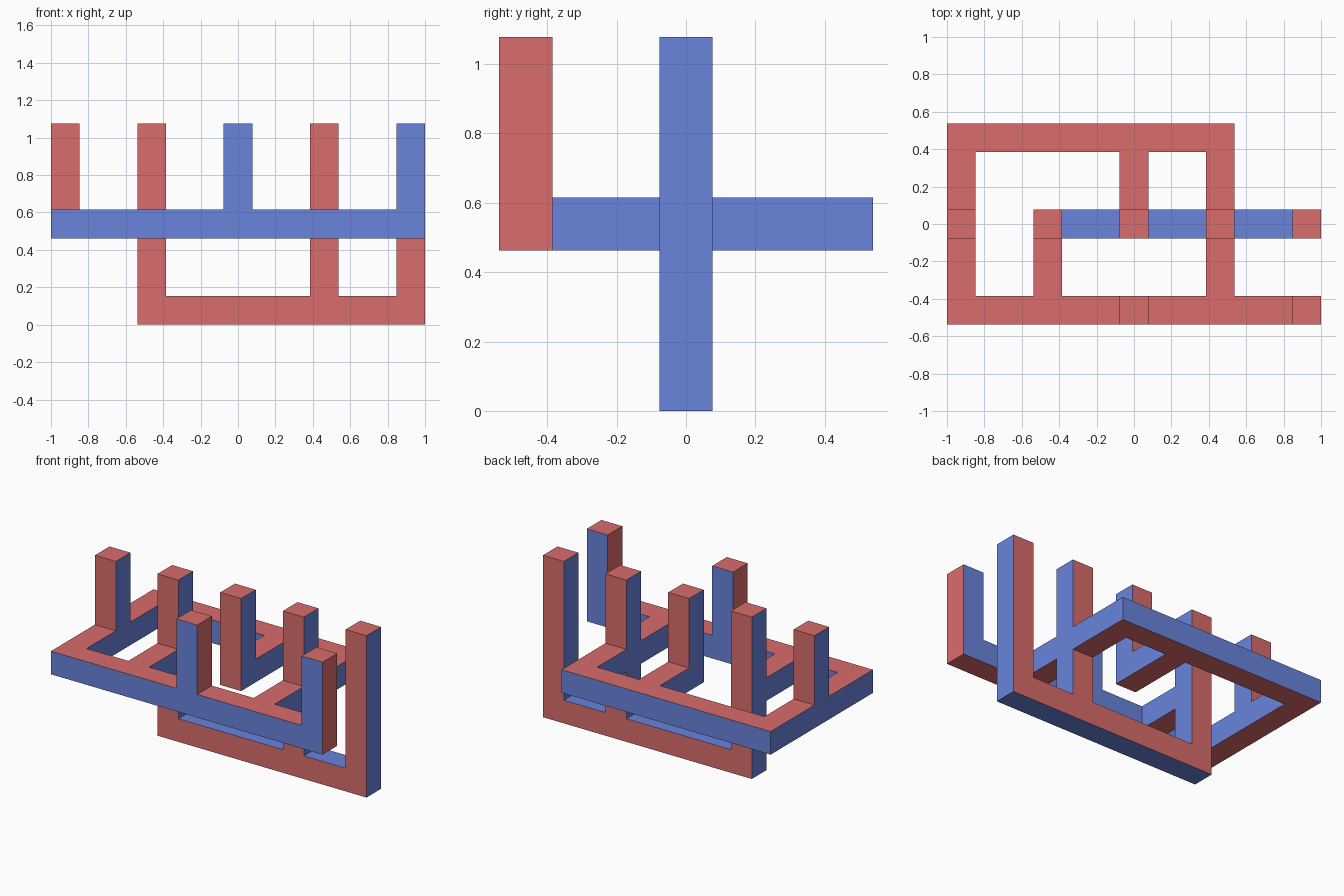
import bpy, bmesh
from mathutils import Vector

if "Cube" in bpy.data.objects:
    bpy.data.objects.remove(bpy.data.objects["Cube"])

U = 2 / 13  # bar thickness: the longest side is 13 bars


def bar(i0, i1, j0, j1, k0, k1):
    """Grid cells filled by one straight bar (inclusive ranges)."""
    return {(i, j, k) for i in range(i0, i1 + 1)
            for j in range(j0, j1 + 1) for k in range(k0, k1 + 1)}


cells = set()
# flat horizontal frame
cells |= bar(-6, 6, -3, -3, 3, 3) | bar(-6, 3, 3, 3, 3, 3)
cells |= bar(-6, -6, -3, 3, 3, 3) | bar(3, 3, -3, 3, 3, 3)
cells |= bar(-3, -3, -3, 0, 3, 3) | bar(0, 0, 0, 3, 3, 3)
# upright comb: bottom rail, tall and short posts
cells |= bar(-3, 6, 0, 0, 0, 0)
for i in (-3, 3, 6):
    cells |= bar(i, i, 0, 0, 0, 6)
for i in (-6, 0):
    cells |= bar(i, i, 0, 0, 3, 6)
# two posts on the front edge
for i in (0, 6):
    cells |= bar(i, i, -3, -3, 3, 6)


def is_red(cell, axis):
    """Colour of a cell's faces, depending on their direction."""
    i, j, k = cell
    if axis == 2:
        return k != 0
    if axis == 1:
        return j == 0
    return j == -3 and (k > 3 or i == 6)


# skin of the joined bars
bm = bmesh.new()
verts = {}


def vert(p):
    key = tuple(round(c * 2) for c in p)
    if key not in verts:
        verts[key] = bm.verts.new((p.x * U, p.y * U, (p.z + 0.5) * U))
    return verts[key]


for cell in sorted(cells):
    for axis in range(3):
        for sign in (-1, 1):
            n = Vector((0, 0, 0))
            n[axis] = sign
            if tuple(int(a + b) for a, b in zip(cell, n)) in cells:
                continue
            u = Vector((0, 0, 0))
            u[(axis + 1) % 3] = 1
            v = n.cross(u)
            mid = Vector(cell) + n / 2
            face = bm.faces.new([vert(mid + (u * a + v * b) / 2) for a, b in
                                 ((-1, -1), (1, -1), (1, 1), (-1, 1))])
            face.material_index = 0 if is_red(cell, axis) else 1

# merge flat neighbours of the same colour
bmesh.ops.dissolve_limit(bm, angle_limit=0.01, verts=bm.verts[:],
                         edges=bm.edges[:], delimit={'MATERIAL'})

mesh = bpy.data.meshes.new("bar_sculpture")
bm.to_mesh(mesh)
bm.free()
for name, colour in (("red", (0.70, 0.15, 0.15, 1)), ("blue", (0.14, 0.23, 0.71, 1))):
    mat = bpy.data.materials.new(name)
    mat.diffuse_color = colour
    mat.use_nodes = True
    mat.node_tree.nodes["Principled BSDF"].inputs["Base Color"].default_value = mat.diffuse_color
    mesh.materials.append(mat)
obj = bpy.data.objects.new("bar_sculpture", mesh)
bpy.context.collection.objects.link(obj)
